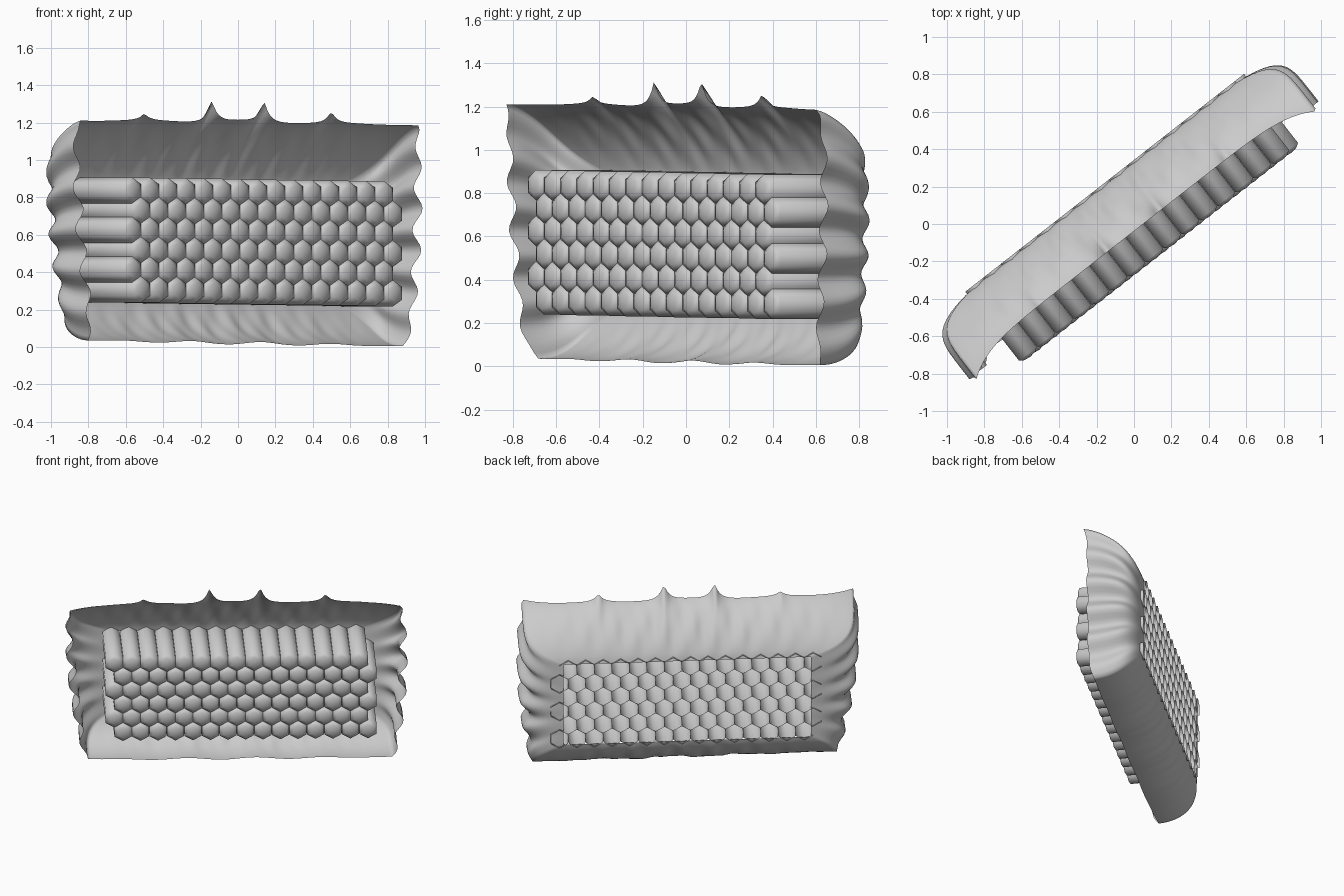
import bpy, bmesh, math

cube = bpy.data.objects.get("Cube")
if cube:
    bpy.data.objects.remove(cube)

TURN = math.radians(38)
COLS, ROWS = 15, 6
PITCH = 0.1222                    # distance between cell centres in a row
RADIUS = PITCH / math.sqrt(3)
BACK, FRONT = 0.27, -0.198        # local y of the open and capped cell ends

grey = bpy.data.materials.new("plain grey")
grey.use_nodes = True
grey.diffuse_color = (0.6, 0.6, 0.6, 1)
grey.node_tree.nodes["Principled BSDF"].inputs["Base Color"].default_value = grey.diffuse_color


def finish(bm, name):
    bmesh.ops.recalc_face_normals(bm, faces=bm.faces)
    mesh = bpy.data.meshes.new(name)
    bm.to_mesh(mesh)
    bm.free()
    mesh.materials.append(grey)
    for p in mesh.polygons:
        p.use_smooth = True
    obj = bpy.data.objects.new(name, mesh)
    obj.rotation_euler.z = TURN
    bpy.context.collection.objects.link(obj)
    return obj


def mix(a, b, t):
    return a + (b - a) * t


def bridge(bm, a, b):
    n = len(a)
    for i in range(n):
        j = (i + 1) % n
        bm.faces.new((a[i], a[j], b[j], b[i]))


# Honeycomb block: hexagonal tubes, open behind, softly domed in front
def add_cell(bm, cx, cz):
    def ring(r, y):
        return [bm.verts.new((cx + r * math.sin(k * math.pi / 3), y,
                              cz + r * math.cos(k * math.pi / 3))) for k in range(6)]
    r = RADIUS * 0.985
    rings = [ring(r, BACK), ring(r, FRONT), ring(r * 0.6, FRONT - 0.015)]
    for a, b in zip(rings, rings[1:]):
        bridge(bm, a, b)
    tip = bm.verts.new((cx, FRONT - 0.02, cz))
    for k in range(6):
        bm.faces.new((rings[-1][k], rings[-1][(k + 1) % 6], tip))


bm = bmesh.new()
for row in range(ROWS):
    shift = PITCH / 4 * (1 if row % 2 else -1)
    for col in range(COLS):
        x = (col - (COLS - 1) / 2) * PITCH + shift + 0.012
        add_cell(bm, x, 0.827 - row * RADIUS * 1.5 - 0.012 * x)
finish(bm, "honeycomb_cells")

# Wrinkled surround: a flared sheet lofted from the block's back edge to a wavy rim
INNER = [(-0.86, 0.875), (0.87, 0.855), (0.87, 0.24), (-0.86, 0.26)]
OUTER = [(-1.175, 1.21), (1.13, 1.185), (1.075, 0.005), (-1.05, 0.035)]
SPIKES = [(-0.66, 0.035), (-0.2, 0.115), (0.153, 0.115), (0.61, 0.06)]
STEPS = [140, 48, 110, 48]
LEVELS = 18
RIM_Y = [-0.03, -0.09, -0.06, -0.11]
CORNER_Y = [-0.135, -0.12, -0.055, -0.045]
FLARE_X = 5.0                     # how far the sheet spreads before turning forward
FLARE_TOP, FLARE_BOTTOM = 1.35, 2.0


def surround_point(side, f, t):
    nxt = (side + 1) % 4
    ix, iz = [mix(INNER[side][k], INNER[nxt][k], f) for k in (0, 1)]
    ox, oz = [mix(OUTER[side][k], OUTER[nxt][k], f) for k in (0, 1)]
    edge = abs(2 * f - 1) ** 8
    swell = abs(math.sin(math.pi * f))
    corner_y = mix(CORNER_Y[side], CORNER_Y[nxt], f)
    rim_y = mix(RIM_Y[side], corner_y, edge)
    flare_z = mix(FLARE_BOTTOM, FLARE_TOP, min(1, max(0, oz / 1.2)))
    forward = t ** 1.4
    if side == 0:
        # peaks on the top rim, with folds running down from them
        for sx, h in SPIKES:
            oz += h * math.exp(-abs(ox - sx) / 0.035) * t ** 3
        oz += 0.01 * swell + 0.006 * math.cos(9 * ox) * swell
    elif side == 2:
        oz += 0.008 * math.sin(13 * ox) * swell
    else:
        # side pleats follow the staggered cell rows
        sign = 1 if side == 1 else -1
        wave = math.cos((oz - 0.74) * math.tau / 0.225) * sign
        ox += sign * (0.075 + 0.033 * (wave - 1)) * swell ** 0.5
    x = mix(ix, ox, 1 - (1 - t) ** FLARE_X)
    z = mix(iz, oz, 1 - (1 - t) ** flare_z)
    y = mix(BACK - 0.01, rim_y, forward)
    if side in (0, 2):
        fold = math.sin(34 * x + 5 * t) + 0.6 * math.sin(57 * x - 4 * t)
        y += 0.007 * fold * math.sin(math.pi * t) * swell
    return x, y, z


bm = bmesh.new()
loops = []
for level in range(LEVELS + 1):
    t = level / LEVELS
    loops.append([bm.verts.new(surround_point(s, i / n, t))
                  for s, n in enumerate(STEPS) for i in range(n)])
for a, b in zip(loops, loops[1:]):
    bridge(bm, a, b)
finish(bm, "wrinkled_surround")
